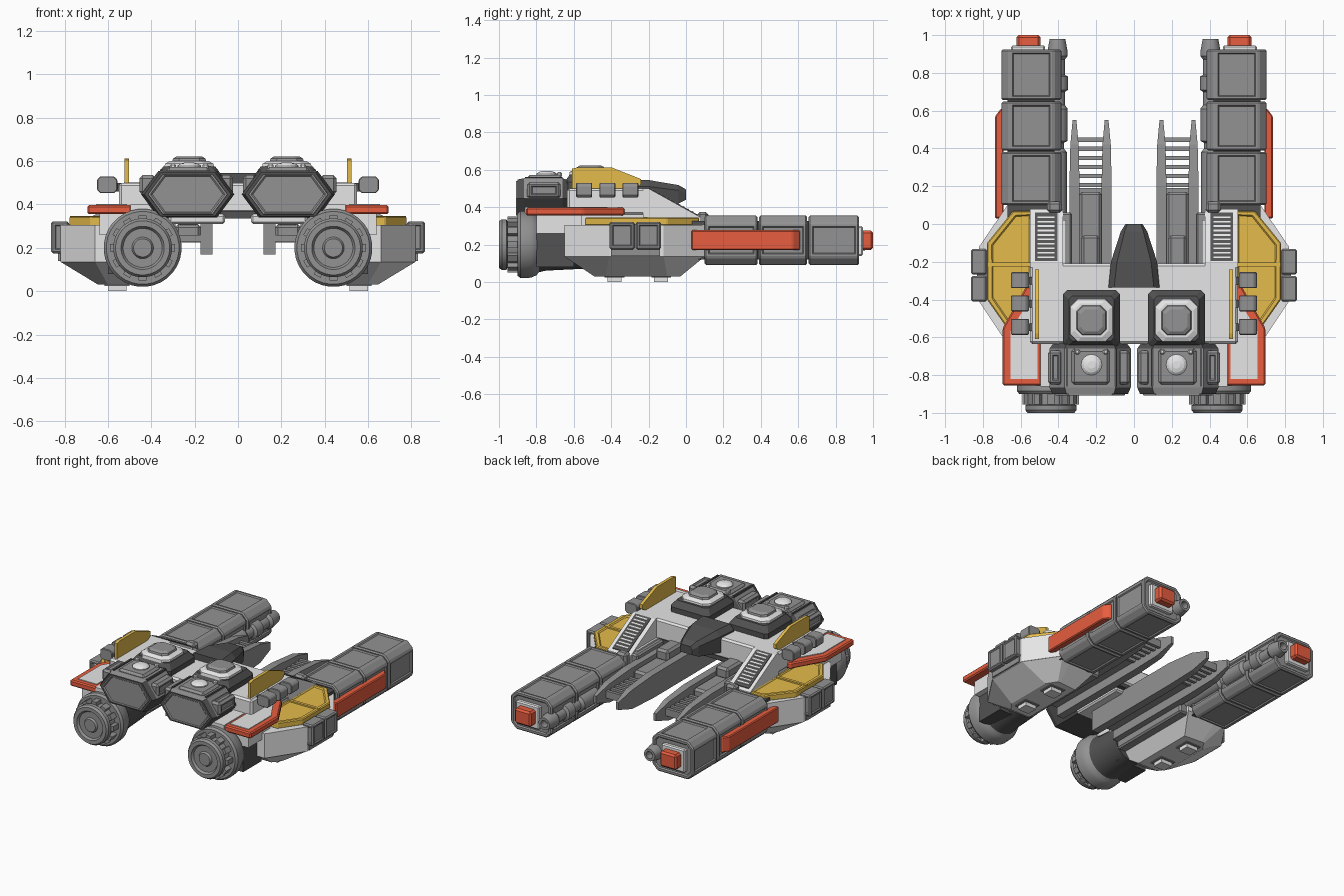
import bpy, bmesh, math
from mathutils import Vector

if "Cube" in bpy.data.objects:
    bpy.data.objects.remove(bpy.data.objects["Cube"])


def material(name, r, g, b):
    m = bpy.data.materials.new(name)
    m.diffuse_color = (r, g, b, 1)
    m.use_nodes = True
    m.node_tree.nodes["Principled BSDF"].inputs["Base Color"].default_value = m.diffuse_color
    return m


LIGHT = material("light grey", .79, .79, .79)
GREY = material("mid grey", .29, .29, .29)
DARK = material("dark grey", .085, .085, .085)
YELLOW = material("yellow", .78, .50, .07)
RED = material("red", .80, .11, .05)


def finish(bm, name, mat, mirror=True):
    bmesh.ops.recalc_face_normals(bm, faces=bm.faces)
    me = bpy.data.meshes.new(name)
    bm.to_mesh(me)
    bm.free()
    ob = bpy.data.objects.new(name, me)
    bpy.context.collection.objects.link(ob)
    me.materials.append(mat)
    if mirror:
        ob.modifiers.new("mirror", 'MIRROR')
    return ob


def loft(name, sections, mat, bevel=0, inset=None, mirror=True):
    """Skin equal-length loops; optional edge bevel and (min_area, width, depth) panels."""
    bm = bmesh.new()
    rings = [[bm.verts.new(p) for p in s] for s in sections]
    n = len(rings[0])
    for a, b in zip(rings, rings[1:]):
        for i in range(n):
            bm.faces.new((a[i], a[(i + 1) % n], b[(i + 1) % n], b[i]))
    bm.faces.new(rings[0])
    bm.faces.new(rings[-1])
    bmesh.ops.recalc_face_normals(bm, faces=bm.faces)
    if bevel:
        bmesh.ops.bevel(bm, geom=bm.edges[:], offset=bevel, segments=1,
                        affect='EDGES', profile=.5)
    if inset:
        big = [f for f in bm.faces if f.calc_area() > inset[0]]
        bmesh.ops.inset_individual(bm, faces=big, thickness=inset[1], depth=0)
        bmesh.ops.inset_individual(bm, faces=big, thickness=.008, depth=inset[2])
    return finish(bm, name, mat, mirror)


def prism(name, pts, axis, a, b, mat, **kw):
    """Extrude a 2D outline from a to b along an axis."""
    def put(p, v):
        q = list(p)
        q.insert('xyz'.index(axis), v)
        return q
    return loft(name, [[put(p, a) for p in pts], [put(p, b) for p in pts]], mat, **kw)


def box(name, x, y, z, mat, **kw):
    return prism(name, [(x[0], y[0]), (x[1], y[0]), (x[1], y[1]), (x[0], y[1])],
                 'z', z[0], z[1], mat, **kw)


def turned(name, cx, cz, profile, mat, n=32):
    """Revolve (y, radius) pairs about an axis parallel to y."""
    ang = [2 * math.pi * (i + .5) / n for i in range(n)]
    ob = loft(name, [[(cx + r * math.cos(t), y, cz + r * math.sin(t)) for t in ang]
                     for y, r in profile], mat)
    bpy.context.view_layer.objects.active = ob
    ob.select_set(True)
    bpy.ops.object.shade_smooth_by_angle(angle=math.radians(35))
    ob.select_set(False)
    return ob


def chamfered(x0, x1, y0, y1, c):
    """Rectangle outline with cut corners."""
    return [(x0, y0 + c), (x0 + c, y0), (x1 - c, y0), (x1, y0 + c),
            (x1, y1 - c), (x1 - c, y1), (x0 + c, y1), (x0, y1 - c)]


def octagon(cx, cy, r, c, z):
    return [(x, y, z) for x, y in chamfered(cx - r, cx + r, cy - r, cy + r, c)]


# rear arms: three panelled containers on a core, with red end block and side bar
box("arm_core", (.42, .67), (0, .90), (.12, .325), DARK)
for i, (y0, y1) in enumerate(((.10, .382), (.39, .648), (.656, .925))):
    prism(f"arm_container_{i}", chamfered(.385, .702, .09, .355, .04), 'y', y0, y1, GREY,
          bevel=.008, inset=(.025, .016, -.008))
box("arm_end_plate", (.47, .65), (.90, .945), (.14, .30), LIGHT, bevel=.008)
box("arm_end_block", (.495, .622), (.93, 1.0), (.17, .275), RED, bevel=.012)
prism("arm_side_bar", [(.69, .03), (.735, .03), (.735, .57), (.705, .61), (.69, .61)],
      'z', .17, .277, RED, bevel=.006)

# guns alongside the arms
turned("gun_barrel", .405, .215, [(.05, .05), (.38, .05), (.40, .035), (.43, .035), (.44, .055),
       (.61, .055), (.63, .04), (.70, .04), (.71, .058), (.78, .058), (.79, .04), (.87, .04),
       (.89, .055), (.91, .055), (.98, .042), (.98, .025), (.93, .025)], GREY, 16)

# front thrusters
turned("thruster_duct", .44, .20, [(-.83, .16), (-.75, .14), (-.55, .13)], DARK)
turned("thruster", .44, .20, [(-.76, .12), (-.80, .165), (-.83, .178), (-.885, .18), (-.90, .168),
       (-.90, .125), (-.955, .125), (-.96, .136), (-.985, .136), (-1.0, .125), (-1.0, .10),
       (-.985, .09), (-.985, .05), (-.998, .042)], GREY)
for i in range(12):
    t = 2 * math.pi * i / 12
    u, v = Vector((math.cos(t), 0, math.sin(t))), Vector((-math.sin(t), 0, math.cos(t)))
    c = Vector((.44, 0, .20))
    corners = [c + u * r + v * s for r, s in ((.11, -.018), (.15, -.018), (.15, .018), (.11, .018))]
    loft(f"thruster_lug_{i}", [[(p.x, y, p.z) for p in corners] for y in (-.955, -.89)], GREY)

# side hulls: upper outline, keel tapering from it, feet
hull = [(.38, .08), (.60, .10), (.67, .10), (.82, -.12), (.82, -.41), (.66, -.65), (.38, -.65)]
base = [(.45, -.04), (.58, -.03), (.60, -.03), (.645, -.10), (.645, -.43), (.60, -.49), (.45, -.49)]
prism("side_hull", hull, 'z', .135, .305, LIGHT)
loft("keel", [[(x, y, .136) for x, y in hull], [(x, y, .03) for x, y in base]], LIGHT)
box("inner_hull", (.33, .45), (-.65, .06), (.12, .36), GREY, bevel=.01)
box("hull_block", (.36, .64), (-.80, -.56), (.26, .365), LIGHT)
box("hull_shoulder", (.36, .54), (-.60, .02), (.26, .37), LIGHT)
box("front_block", (.38, .60), (-.80, -.60), (.08, .265), DARK)
for y in (-.42, -.17):
    box("foot", (.515, .60), (y, y + .075), (0, .06), LIGHT)
    box("foot_socket", (.50, .615), (y - .015, y + .09), (.025, .05), GREY)

# yellow deck plates with recessed panels
prism("yellow_deck", [(.53, .07), (.64, .07), (.778, -.10), (.778, -.40), (.68, -.54), (.53, -.54)],
      'z', .30, .345, YELLOW, bevel=.006, inset=(.06, .02, -.008))
box("yellow_rib", (.54, .775), (-.225, -.205), (.30, .347), YELLOW)
box("hull_box_mount", (.76, .83), (-.40, -.14), (.14, .31), GREY)
for y in (-.41, -.268):
    box("hull_side_box", (.78, .862), (y, y + .135), (.175, .322), GREY, bevel=.008,
        inset=(.008, .012, -.006))

# red wings with light inlay
prism("red_wing", [(.49, -.855), (.695, -.855), (.695, -.55), (.57, -.33), (.49, -.33)],
      'z', .355, .397, RED, bevel=.008)
prism("wing_inlay", [(.512, -.82), (.655, -.82), (.655, -.57), (.565, -.42), (.512, -.42)],
      'z', .39, .402, LIGHT)
box("wing_root", (.40, .495), (-.86, -.60), (.34, .40), LIGHT)

# upper deck with sloped shoulders and vents
box("upper_deck", (-.55, .55), (-.635, -.21), (.36, .50), LIGHT, bevel=.012, mirror=False)
prism("shoulder", [(-.23, .34), (-.23, .50), (-.20, .50), (.08, .345), (.08, .30), (-.23, .30)],
      'x', .375, .55, LIGHT)


def slope(y, h):
    return (y, .5 - .554 * (y + .2) + h)


def on_slope(name, x, y0, y1, h, mat):
    prism(name, [slope(y0, -.02), slope(y1, -.02), slope(y1, h), slope(y0, h)], 'x', *x, mat)


on_slope("vent_recess", (.405, .525), -.195, .06, .005, DARK)
for i in range(10):
    y = -.18 + i * .0235
    on_slope(f"vent_slat_{i}", (.42, .51), y, y + .009, .009, LIGHT)
box("under_deck", (-.40, .40), (-.63, -.22), (.335, .37), DARK, mirror=False)
box("belly_plate", (.06, .32), (-.64, -.25), (.31, .355), LIGHT, bevel=.01)

# cockpit canopy
loft("cockpit", [[(s * x, y, z) for s, x, z in ((-1, a, zb), (-1, a, zm), (-1, b, zt), (1, b, zt),
                                                (1, a, zm), (1, a, zb))]
                 for y, a, b, zb, zm, zt in ((-.335, .135, .105, .42, .51, .545),
                                             (-.20, .122, .09, .40, .51, .545),
                                             (-.04, .07, .05, .42, .49, .518),
                                             (0, .045, .035, .44, .475, .495))],
     DARK, mirror=False)

# top turrets
loft("turret_base", [octagon(.225, -.50, .15, .02, .49), octagon(.225, -.50, .15, .02, .535),
                     octagon(.225, -.50, .12, .02, .575)], DARK)
loft("turret_ring", [octagon(.225, -.51, .118, .04, .55), octagon(.225, -.51, .112, .04, .588),
                     octagon(.225, -.51, .09, .035, .60)], LIGHT)
loft("turret_cap", [octagon(.225, -.51, .082, .03, .59), octagon(.225, -.51, .075, .03, .612),
                    octagon(.225, -.51, .058, .025, .622)], GREY)

# front hexagonal pods: grey shell, dark underside and rim, grey face
hexa = [(-.215, 0), (-.135, .108), (.135, .108), (.215, 0), (.135, -.108), (-.135, -.108)]


def pod(y, k):
    return [(.232 + x * k, y, .447 + z * k) for x, z in hexa]


shell = loft("pod_body", [pod(-.63, .9), pod(-.66, 1), pod(-.865, 1), pod(-.90, .93)], GREY)
shell.data.materials.append(DARK)
for f in shell.data.polygons:
    f.material_index = int(f.normal.z < -.1 or f.normal.y < -.3 or f.center.y > -.66)
loft("pod_face", [pod(-.88, .87), pod(-.908, .85), pod(-.908, .80), pod(-.902, .76)], GREY)
box("pod_top", (.13, .33), (-.85, -.66), (.53, .572), GREY, bevel=.014)
for x0, x1 in ((.022, .085), (.378, .455)):
    box("pod_cheek", (x0, x1), (-.85, -.67), (.445, .535), GREY, bevel=.014,
        inset=(.006, .012, -.006))
for x in (.098, .355):
    box("pod_seam", (x - .006, x + .006), (-.86, -.66), (.50, .562), DARK)
dome = [(.055, .565), (.055, .578), (.042, .588), (.02, .594)]
loft("pod_dome", [[(.225 + r * math.cos(t * math.pi / 8), -.745 + r * math.sin(t * math.pi / 8), z)
                   for t in range(16)] for r, z in dome], LIGHT)
for x in (.15, .30):
    box("pod_stud", (x - .013, x + .013), (-.69, -.664), (.56, .588), LIGHT, bevel=.006)

# yellow fins and control blocks
prism("fin", [(-.61, .49), (-.61, .605), (-.58, .613), (-.40, .613), (-.24, .55), (-.24, .52),
              (-.29, .49)], 'x', .503, .524, YELLOW)
for y in (-.587, -.463, -.34):
    prism("control_block", chamfered(.557, .65, .452, .53, .015), 'y', y, y + .085, GREY,
          bevel=.004)
    box("control_mount", (.53, .57), (y + .02, y + .06), (.46, .50), DARK)

# rear ladder rails
for x in (.145, .315):
    def rail(y, w, z0, z1):
        return [(x - w, y, z0), (x + w, y, z0), (x + w, y, z1), (x - w, y, z1)]
    loft("ladder_rail", [rail(-.55, .027, .17, .33), rail(.20, .027, .17, .33),
                         rail(.42, .022, .18, .31), rail(.55, .010, .22, .27)], GREY)
box("ladder_bed", (.16, .30), (-.55, .19), (.23, .26), GREY)
box("ladder_block", (.17, .29), (-.24, .17), (.235, .31), GREY, bevel=.015)
box("ladder_mount", (.18, .28), (-.24, -.06), (.30, .38), GREY, bevel=.015)
for i in range(6):
    y = .195 + i * .048
    box(f"ladder_rung_{i}", (.15, .31), (y, y + .022), (.225, .275), GREY)
box("arm_joint", (.38, .46), (.06, .12), (.25, .375), GREY, bevel=.015)
